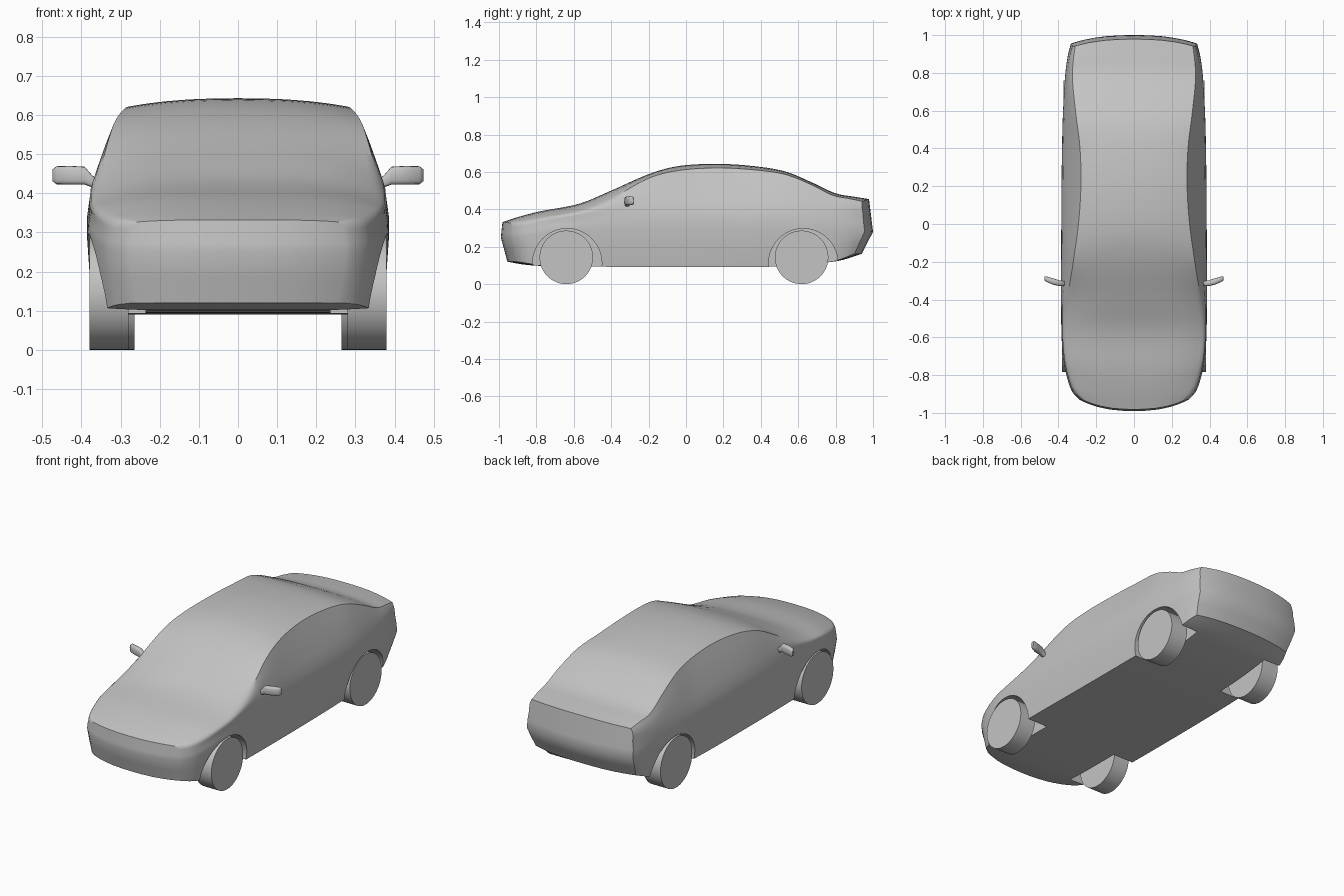
import bpy, bmesh, math
from mathutils import Matrix, Vector

if "Cube" in bpy.data.objects:
    bpy.data.objects.remove(bpy.data.objects["Cube"])

paint = bpy.data.materials.new("plain grey")
paint.use_nodes = True
grey = (0.55, 0.55, 0.55, 1)
paint.diffuse_color = grey
paint.node_tree.nodes["Principled BSDF"].inputs["Base Color"].default_value = grey


def finish(name, bm, smooth=35):
    bmesh.ops.remove_doubles(bm, verts=bm.verts, dist=0.0003)
    bmesh.ops.recalc_face_normals(bm, faces=bm.faces)
    mesh = bpy.data.meshes.new(name)
    bm.to_mesh(mesh)
    bm.free()
    mesh.materials.append(paint)
    ob = bpy.data.objects.new(name, mesh)
    bpy.context.collection.objects.link(ob)
    shade(ob, smooth)
    return ob


def shade(ob, angle):
    bpy.ops.object.select_all(action='DESELECT')
    ob.select_set(True)
    bpy.context.view_layer.objects.active = ob
    bpy.ops.object.shade_smooth_by_angle(angle=math.radians(angle))


def curve(*keys):
    """Smooth function through (position, value) keys."""
    def slope(i):
        a, b = keys[max(i - 1, 0)], keys[min(i + 1, len(keys) - 1)]
        return (b[1] - a[1]) / (b[0] - a[0])

    def value(t):
        if t <= keys[0][0]:
            return keys[0][1]
        for i in range(len(keys) - 1):
            (a, u), (b, v) = keys[i], keys[i + 1]
            if t <= b:
                d = b - a
                s = (t - a) / d
                h = s * s * (3 - 2 * s)
                return (u + (v - u) * h + slope(i) * d * s * (1 - s) ** 2
                        - slope(i + 1) * d * s * s * (1 - s))
        return keys[-1][1]
    return value


def grid(bm, rows):
    verts = [[bm.verts.new(p) for p in row] for row in rows]
    for a, b in zip(verts, verts[1:]):
        for i in range(len(a) - 1):
            bm.faces.new((a[i], a[i + 1], b[i + 1], b[i]))


# Body lines along the length
top = curve((-.99, .332), (-.8, .385), (-.57, .43), (-.4, .5), (-.2, .588), (-.05, .63),
            (.15, .643), (.35, .632), (.53, .602), (.68, .54), (.8, .485), (.9, .468), (1, .455))
edge = curve((-.99, .326), (-.8, .362), (-.57, .397), (-.4, .455), (-.2, .565), (-.05, .606),
             (.15, .621), (.35, .612), (.53, .586), (.68, .528), (.8, .474), (.9, .458), (1, .443))
edge_width = curve((-.99, .265), (-.95, .3), (-.87, .328), (-.75, .345), (-.4, .35), (-.2, .322),
                   (0, .294), (.2, .281), (.4, .286), (.6, .31), (.8, .326), (1, .312))
width = curve((-.99, .29), (-.95, .33), (-.87, .358), (-.75, .376), (-.55, .385),
              (0, .385), (.5, .379), (.8, .365), (.93, .35), (1, .334))
crease = curve((-.99, .25), (-.7, .29), (.6, .285), (1, .28))
floor = curve((-.99, .12), (-.82, .1), (-.6, .094), (.5, .094), (.8, .122), (1, .162))
bow = curve((-.99, .06), (-.87, .07), (-.5, 0), (.6, 0), (1, -.045))
tuck = curve((-.99, .035), (-.85, 0), (.8, 0), (.9, -.025), (1, -.06))
lean = curve((-.99, .008), (-.9, 0), (.85, 0), (1, -.02))
bulge = curve((-.99, .006), (-.6, .012), (-.25, .004), (.7, .004), (1, .006))
crown = curve((-.6, 4), (-.2, 2.4))
ACROSS = [-1, -.95, -.88, -.78, -.65, -.45, -.22, 0, .22, .45, .65, .78, .88, .95, 1]


def place(x, z, y):
    zc = crease(y)
    shift = bow(y) * (abs(x) / width(y)) ** 2.5
    if z < zc:
        shift += tuck(y) * (zc - z) / (zc - floor(y))
    else:
        shift += lean(y) * (z - zc) / (edge(y) - zc)
    return (x, y + shift, z)


def side(y):
    """Half widths and heights from sill to roof edge."""
    w, zc, ze, we, zf = width(y), crease(y), edge(y), edge_width(y), floor(y)
    wb, zb = w - .008, zc + min(.1, .6 * (ze - zc))
    pts = [(w - .02, zf), (w - .007, (zf + zc) / 2), (w, zc), (w - .001, (zc + zb) / 2), (wb, zb)]
    for t in (.25, .5, .75):
        b = bulge(y) * 4 * t * (1 - t)
        pts.append((wb + (we - wb) * t + b, zb + (ze - zb) * t + b * .6))
    return pts + [(we, ze)]


def section(y):
    s = side(y)
    under = [place(s[0][0] * f, s[0][1], y) for f in ACROSS]
    up = [place(w, z, y) for w, z in s]
    we, ze = s[-1]
    roof = [place(-we * f, top(y) - (top(y) - ze) * abs(f) ** crown(y), y) for f in ACROSS]
    down = [place(-w, z, y) for w, z in reversed(s)]
    return under + up[1:] + roof[1:] + down[1:]


# Body shell
bm = bmesh.new()
count = 56
stations = [-.99 + 1.99 * i / count for i in range(count + 1)]
grid(bm, [section(y) for y in stations])
for y in (stations[0], stations[-1]):
    s = side(y)
    rows = [[place(w * f, z, y) for f in ACROSS] for w, z in s[:-1]]
    we, ze = s[-1]
    rows.append([place(we * f, top(y) - (top(y) - ze) * abs(f) ** crown(y), y) for f in ACROSS])
    grid(bm, rows)
body = finish("body", bm)


def drum(name, x0, x1, y, z, radius):
    bm = bmesh.new()
    turn = Matrix.Translation(((x0 + x1) / 2, y, z)) @ Matrix.Rotation(math.pi / 2, 4, 'Y')
    bmesh.ops.create_cone(bm, cap_ends=True, segments=64, radius1=radius, radius2=radius,
                          depth=abs(x1 - x0), matrix=turn)
    return finish(name, bm)


# Wheels and the wells cut for them
for sx, hand in ((1, "left"), (-1, "right")):
    for end, y, well_y, inner, outer in (("front", -.64, -.635, .28, .38),
                                         ("rear", .618, .627, .265, .372)):
        cutter = drum("well_cutter", sx * .236, sx * .5, well_y, .112, .185)
        cutter.hide_render = True
        cut = body.modifiers.new("wheel well", 'BOOLEAN')
        cut.operation, cut.solver, cut.object = 'DIFFERENCE', 'EXACT', cutter
        bpy.context.view_layer.objects.active = body
        bpy.ops.object.modifier_apply(modifier=cut.name)
        bpy.data.objects.remove(cutter)
        drum(f"{end}_{hand}_wheel", sx * inner, sx * outer, y, .143, .143)
shade(body, 35)

# Door mirrors: rounded rings swept outward along x
RINGS = ((.35, -.312, .418, .012, .012), (.372, -.314, .43, .013, .015),
         (.392, -.314, .445, .015, .023), (.43, -.304, .446, .017, .024),
         (.464, -.292, .446, .014, .023), (.474, -.288, .446, .009, .015))
for sx, hand in ((1, "left"), (-1, "right")):
    bm = bmesh.new()
    loops = []
    for x, y, z, ry, rz in RINGS:
        loop = []
        for i in range(17):
            c, s = math.cos(i * math.pi / 8), math.sin(i * math.pi / 8)
            loop.append((sx * x, y + ry * math.copysign(abs(c) ** .6, c),
                         z + rz * math.copysign(abs(s) ** .6, s)))
        loops.append(loop)
    grid(bm, loops)
    for loop in (loops[0], loops[-1]):
        bm.faces.new([bm.verts.new(p) for p in loop[:-1]])
    finish(f"{hand}_mirror", bm, 50)
